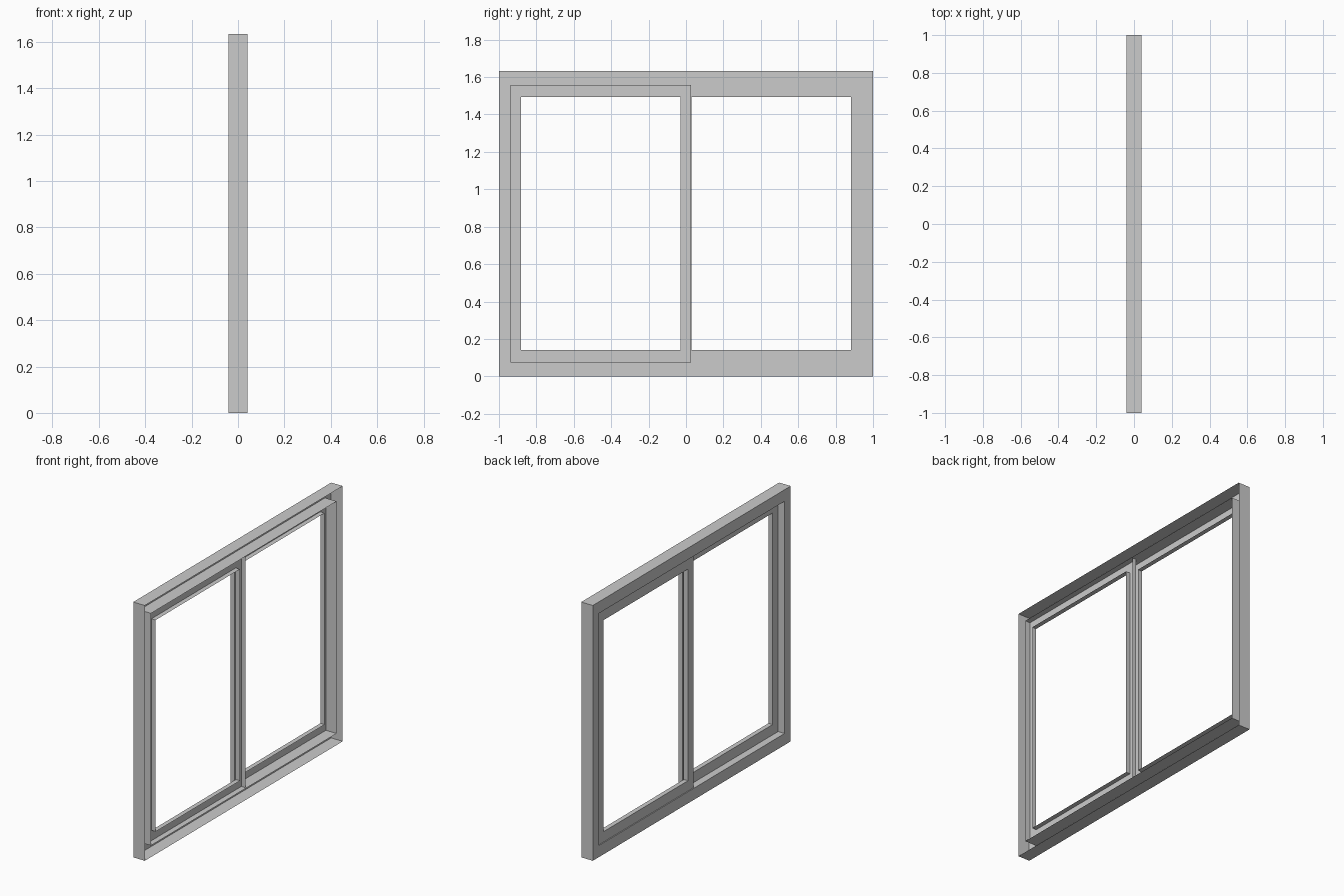
import bpy
import bmesh

cube = bpy.data.objects.get("Cube")
if cube:
    bpy.data.objects.remove(cube, do_unlink=True)

# One plain grey for the whole window
grey = bpy.data.materials.new("window_grey")
grey.use_nodes = True
colour = (0.6, 0.6, 0.6, 1.0)
grey.diffuse_color = colour
grey.node_tree.nodes["Principled BSDF"].inputs["Base Color"].default_value = colour


def channel_frame(name, y0, y1, z0, z1, stile, rail, x_back, x_front):
    """Rectangular frame of hollow U-shaped channel, open towards +x."""
    bm = bmesh.new()

    def ring(x, inset_y, inset_z):
        a, b = y0 + inset_y, y1 - inset_y
        c, d = z0 + inset_z, z1 - inset_z
        return [bm.verts.new((x, y, z)) for y, z in ((a, c), (b, c), (b, d), (a, d))]

    # Outer lip, outer back edge, inner back edge, inner lip
    rings = [ring(x_front, 0, 0), ring(x_back, 0, 0),
             ring(x_back, stile, rail), ring(x_front, stile, rail)]
    for first, second in zip(rings, rings[1:]):
        for i in range(4):
            j = (i + 1) % 4
            bm.faces.new((first[j], first[i], second[i], second[j]))

    mesh = bpy.data.meshes.new(name)
    bm.to_mesh(mesh)
    bm.free()
    mesh.materials.append(grey)
    obj = bpy.data.objects.new(name, mesh)
    bpy.context.collection.objects.link(obj)
    return obj


HEIGHT = 1.633
JAMB, HEAD = 0.062, 0.074      # outer frame face widths
STILE, RAIL = 0.056, 0.066     # sash face widths
SIDE = 1 - JAMB
OVERLAP = 0.026

# Outer frame
channel_frame("outer_frame", -1, 1, 0, HEIGHT, JAMB, HEAD, -0.041, 0.041)

# Two sliding sashes on separate tracks, overlapping in the middle
channel_frame("front_sash", -SIDE, OVERLAP, HEAD, HEIGHT - HEAD,
              STILE, RAIL, 0.005, 0.035)
channel_frame("back_sash", -OVERLAP, SIDE, HEAD, HEIGHT - HEAD,
              STILE, RAIL, -0.035, -0.005)
